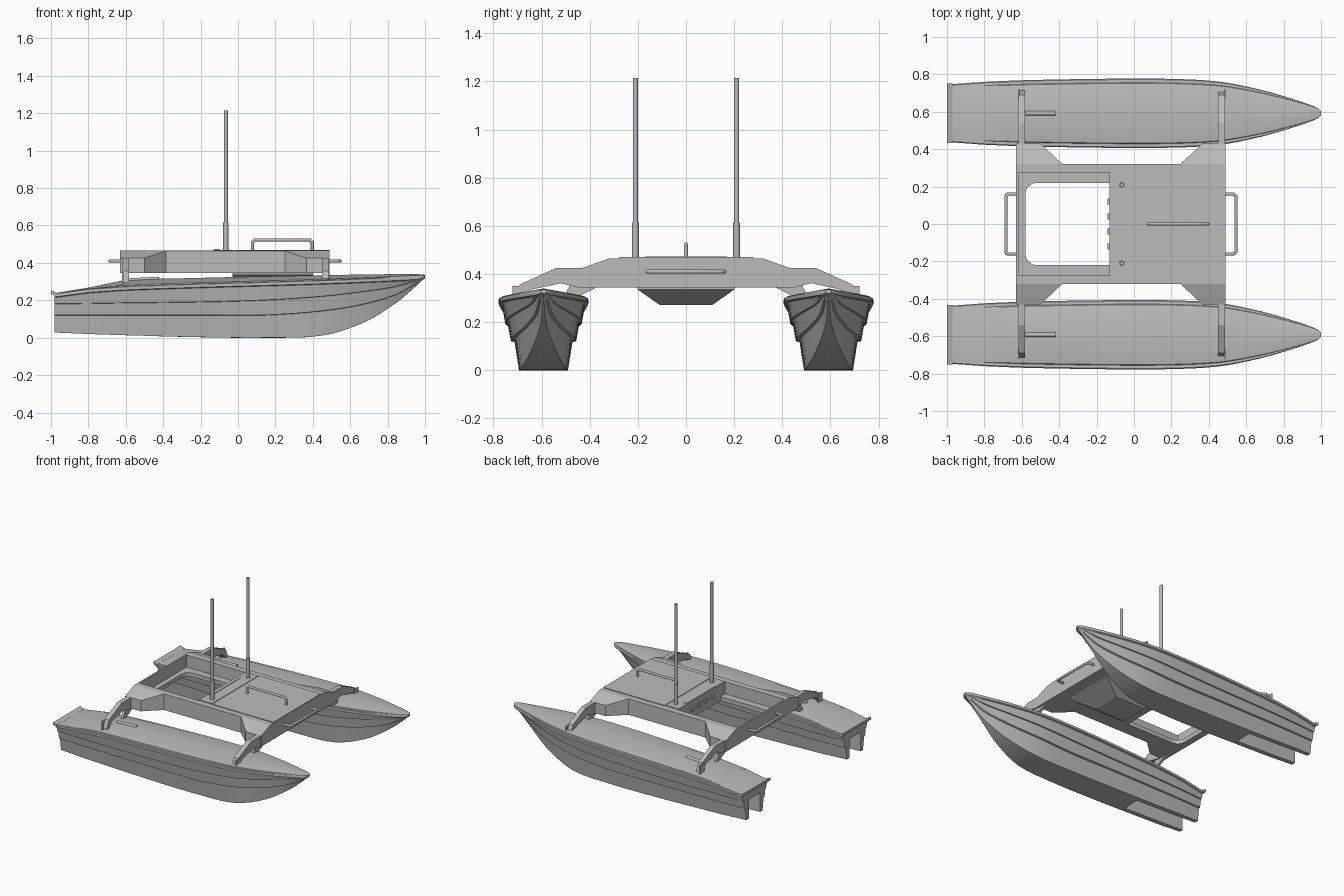
import bpy, bmesh
from math import radians, pi, cos, sin
from mathutils import Vector

cube = bpy.data.objects.get("Cube")
if cube:
    bpy.data.objects.remove(cube)

grey = bpy.data.materials.new("plain_grey")
grey.use_nodes = True
grey.diffuse_color = (0.5, 0.5, 0.5, 1)
grey.node_tree.nodes["Principled BSDF"].inputs["Base Color"].default_value = (0.5, 0.5, 0.5, 1)


def finish(name, bm, smooth=None):
    bmesh.ops.remove_doubles(bm, verts=bm.verts, dist=0.0002)
    bmesh.ops.dissolve_degenerate(bm, edges=bm.edges, dist=0.0001)
    bmesh.ops.recalc_face_normals(bm, faces=bm.faces)
    me = bpy.data.meshes.new(name)
    bm.to_mesh(me)
    bm.free()
    me.materials.append(grey)
    ob = bpy.data.objects.new(name, me)
    bpy.context.collection.objects.link(ob)
    if smooth:
        bpy.ops.object.select_all(action='DESELECT')
        ob.select_set(True)
        bpy.context.view_layer.objects.active = ob
        bpy.ops.object.shade_smooth_by_angle(angle=radians(smooth))
    return ob


def loft(name, rings, smooth=None):
    """Skin closed rings of equal length and cap both ends."""
    bm = bmesh.new()
    rows = [[bm.verts.new(p) for p in r] for r in rings]
    n = len(rows[0])
    for a, b in zip(rows, rows[1:]):
        for i in range(n):
            j = (i + 1) % n
            bm.faces.new((a[i], a[j], b[j], b[i]))
    bm.faces.new(rows[0])
    bm.faces.new(rows[-1][::-1])
    return finish(name, bm, smooth)


def box(name, x0, x1, y0, y1, z0, z1):
    ring = [(y0, z0), (y1, z0), (y1, z1), (y0, z1)]
    return loft(name, [[(x, y, z) for y, z in ring] for x in (x0, x1)])


def rod(name, points, r, sides=12):
    """Round rod swept along a path with mitred corners."""
    pts = [Vector(p) for p in points]
    dirs = [(b - a).normalized() for a, b in zip(pts, pts[1:])]
    side = dirs[0].cross(dirs[1] if len(dirs) > 1 else Vector((1, 0, 0))).normalized()
    rings = []
    for i, p in enumerate(pts):
        a, b = dirs[max(i - 1, 0)], dirs[min(i, len(dirs) - 1)]
        t = (a + b).normalized()
        out = side.cross(t) / max(t.dot(a), 0.3)
        rings.append([p + r * (side * cos(k * 2 * pi / sides) + out * sin(k * 2 * pi / sides))
                      for k in range(sides)])
    return loft(name, rings, 40)


def cut(ob, cutter):
    cutter.hide_render = True
    cutter.hide_set(True)
    m = ob.modifiers.new("cut", 'BOOLEAN')
    m.operation, m.solver, m.object = 'DIFFERENCE', 'EXACT', cutter
    bpy.context.view_layer.objects.active = ob
    bpy.ops.object.modifier_apply(modifier=m.name)
    bpy.data.objects.remove(cutter)


# Hull stations: x, half beam, half bottom, keel, lower strake, upper strake, sheer, deck crown
stations = [
    (-0.98, 0.155, 0.095, 0.028, 0.12, 0.18, 0.238, 0.238),
    (-0.80, 0.168, 0.10, 0.02, 0.12, 0.182, 0.262, 0.268),
    (-0.62, 0.176, 0.10, 0.014, 0.12, 0.185, 0.275, 0.305),
    (-0.20, 0.184, 0.102, 0.003, 0.12, 0.19, 0.29, 0.32),
    (0.15, 0.185, 0.10, 0.0, 0.12, 0.2, 0.3, 0.328),
    (0.45, 0.170, 0.09, 0.012, 0.142, 0.22, 0.309, 0.334),
    (0.68, 0.125, 0.05, 0.085, 0.18, 0.247, 0.318, 0.338),
    (0.85, 0.076, 0.012, 0.19, 0.232, 0.274, 0.326, 0.34),
    (0.95, 0.042, 0.003, 0.275, 0.289, 0.303, 0.332, 0.34),
    (0.985, 0.026, 0.001, 0.308, 0.31, 0.312, 0.334, 0.338),
    (1.0, 0.01, 0.0, 0.318, 0.319, 0.32, 0.334, 0.336),
]


def dense(rows, steps=4):
    """Cubic interpolation between stations, straight along the aft run."""
    def slope(i, c):
        a, b = rows[max(i - 1, 0)], rows[min(i + 1, len(rows) - 1)]
        return (b[c] - a[c]) / (b[0] - a[0])
    out = list(rows[:3])
    for i in range(2, len(rows) - 1):
        a, b = rows[i], rows[i + 1]
        h = b[0] - a[0]
        for k in range(1, steps + 1):
            t = k / steps
            row = [a[0] + h * t]
            for c in range(1, len(a)):
                row.append((1 + 2 * t) * (1 - t) ** 2 * a[c] + t * (1 - t) ** 2 * h * slope(i, c)
                           + t * t * (3 - 2 * t) * b[c] - t * t * (1 - t) * h * slope(i + 1, c))
            out.append(row)
    return out


def hull_ring(row, cy):
    x, w, b, zk, z1, z2, zs, zc = row
    f = lambda t: b + (w - b) * t
    half = [(b, zk), (f(0.22), z1), (f(0.4), z1 + 0.002), (f(0.56), z2), (f(0.68), z2 + 0.002),
            (f(0.84), max(zs - 0.024, z2 + 0.003)), (w, max(zs - 0.02, z2 + 0.004)), (w, zs - 0.004),
            (w * 0.97, zs), (w * 0.88, zs), (w * 0.86, zs + (zc - zs) * 0.15)]
    ring = [(0, zk - 0.0005)] + half + [(0, zc)] + [(-y, z) for y, z in reversed(half)]
    return [(x, cy + y, z) for y, z in ring]


rows = dense(stations)
for s, side in ((1, "left"), (-1, "right")):
    cy = 0.592 * s
    hull = loft(side + "_hull", [hull_ring(r, cy) for r in rows], 22)
    # propeller tunnel between the two stern skegs
    cut(hull, box("tunnel_cutter", -1.1, -0.47, cy - 0.065, cy + 0.065, -0.1, 0.17))
    loft(side + "_stern_lip", [[(x, cy + y, z + dz) for y, z in
         ((-0.16, 0.222), (0.16, 0.222), (0.16, 0.24), (-0.16, 0.24))]
         for x, dz in ((-0.97, 0), (-1.0, 0.012))])
    rod(side + "_deck_rod", [(-0.58, cy, 0.306), (-0.42, cy, 0.314)], 0.012)

    # Cross arms stepping down from the platform to the deck
    arm = [(0.40, 0.345), (0.42, 0.425), (0.54, 0.425), (0.69, 0.357), (0.715, 0.295),
           (0.69, 0.295), (0.645, 0.335), (0.52, 0.362), (0.45, 0.345)]
    brace = [(0.37, 0.345), (0.47, 0.295), (0.51, 0.295), (0.48, 0.36), (0.42, 0.37)]
    for end, x0, x1 in (("rear", -0.617, -0.583), ("front", 0.45, 0.486)):
        loft(side + "_" + end + "_arm", [[(x, s * y, z) for y, z in arm] for x in (x0, x1)])
        loft(side + "_" + end + "_brace", [[(x, s * y, z) for y, z in brace]
                                           for x in (x0 + 0.008, x1 - 0.008)])
        xp = x0 if end == "rear" else x1
        box(side + "_" + end + "_foot_tab", xp - 0.004, xp + 0.004,
            min(s * 0.67, s * 0.72), max(s * 0.67, s * 0.72), 0.285, 0.35)

    # Masts with thicker sockets
    rod(side + "_mast_socket", [(-0.065, s * 0.21, 0.45), (-0.065, s * 0.21, 0.615)], 0.0145, 16)
    rod(side + "_mast", [(-0.065, s * 0.21, 0.61), (-0.065, s * 0.21, 1.215)], 0.011, 16)

# Platform with four sloping wings
rings = []
for x, tip in ((-0.63, 0.43), (-0.5, 0.43), (-0.385, 0.322), (0.25, 0.322), (0.365, 0.43), (0.49, 0.43)):
    zt = 0.465 - (tip - 0.32) * 0.36
    half = [(tip, 0.345), (tip, zt), (0.32, 0.465)]
    rings.append([(x, y, z) for y, z in half] + [(x, -y, z) for y, z in reversed(half)])
platform = loft("platform", rings)

# Tray recess and rounded through opening
cut(platform, box("tray_cutter", -0.618, -0.13, -0.275, 0.275, 0.375, 0.6))
corners = [(-0.13, -0.22), (-0.13, 0.22)]
for cy, start in ((0.16, 90), (-0.16, 180)):
    corners += [(-0.52 + 0.06 * cos(radians(start + a)), cy + 0.06 * sin(radians(start + a)))
                for a in range(0, 91, 15)]
cut(platform, loft("opening_cutter", [[(x, y, z) for x, y in corners] for z in (0.2, 0.6)]))

# Deck lids and the latch rail at the opening
box("mast_panel", -0.13, -0.023, -0.272, 0.272, 0.462, 0.47)
box("hatch_lid", -0.018, 0.488, -0.278, 0.278, 0.462, 0.47)
box("latch_rail", -0.128, -0.1, -0.17, 0.17, 0.468, 0.474)
for i in range(4):
    y = -0.12 + i * 0.08
    box("latch_%d" % (i + 1), -0.142, -0.125, y - 0.015, y + 0.015, 0.4, 0.43)

# Tapered pod beneath the deck
pod = []
for z, x0, x1, y in ((0.35, -0.03, 0.40, 0.205), (0.335, -0.03, 0.40, 0.2), (0.272, 0.0, 0.25, 0.11)):
    pod.append([(x0, -y, z), (x1, -y, z), (x1, y, z), (x0, y, z)])
loft("under_pod", pod)


# Grab handles
def handle(name, place, half, reach):
    k = 0.012
    path = [(-half, 0), (-half, reach - k), (-half + k, reach), (half - k, reach), (half, reach - k), (half, 0)]
    rod(name, [place(a, b) for a, b in path], 0.0085)


handle("front_handle", lambda a, b: (0.485 + b, a, 0.41), 0.16, 0.06)
handle("rear_handle", lambda a, b: (-0.625 - b, a, 0.41), 0.16, 0.06)
handle("top_handle", lambda a, b: (0.237 + a, 0, 0.465 + b), 0.16, 0.058)
